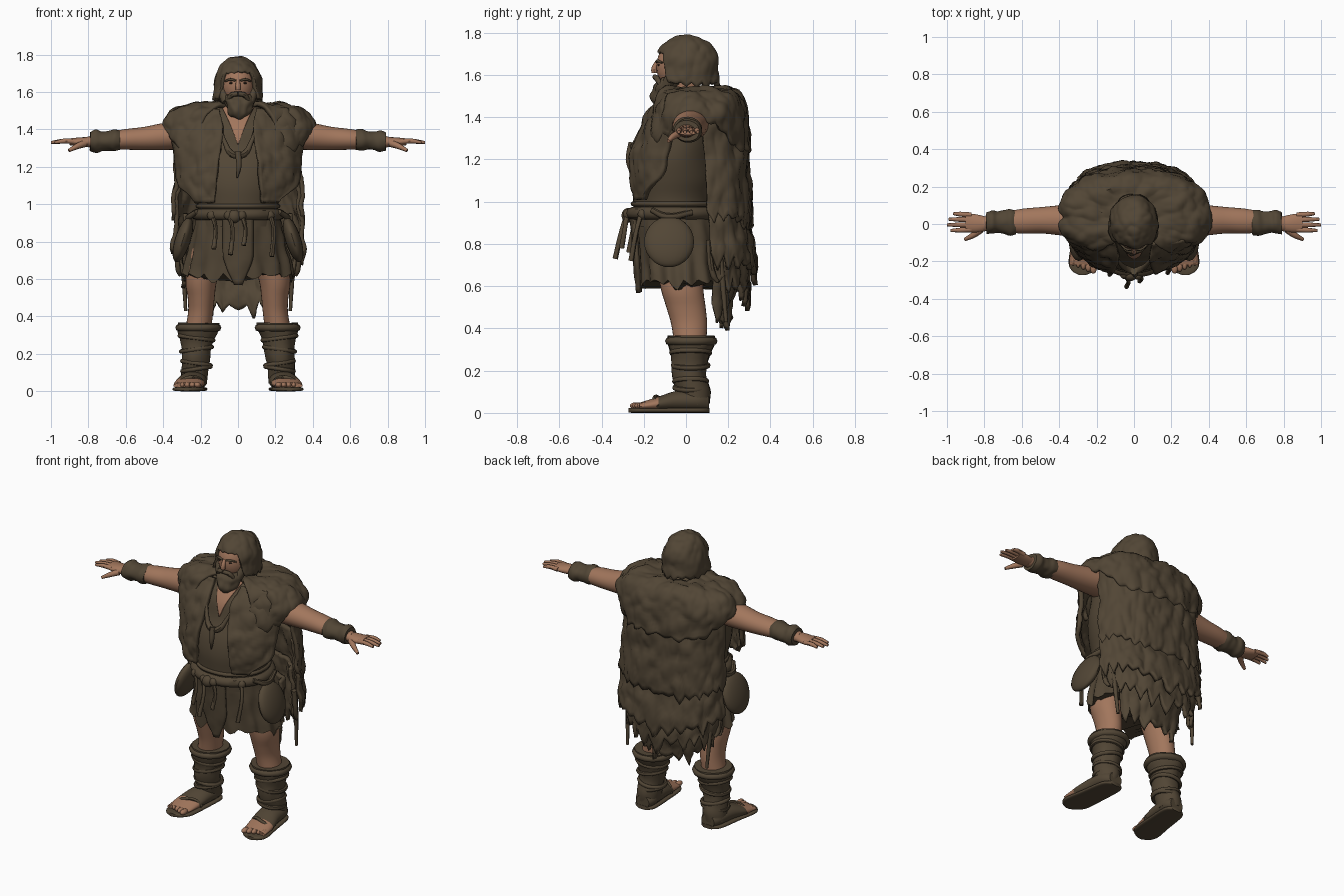
import bpy, bmesh, random
from math import sin, cos, pi, radians, copysign, sqrt
from mathutils import Matrix, Vector, noise

cube = bpy.data.objects.get("Cube")
if cube:
    bpy.data.objects.remove(cube)


def material(name, rgb):
    m = bpy.data.materials.new(name)
    m.use_nodes = True
    m.diffuse_color = (*rgb, 1)
    m.node_tree.nodes["Principled BSDF"].inputs["Base Color"].default_value = (*rgb, 1)
    return m


HIDE = material("brown hide", (.084, .061, .036))
SKIN = material("tan skin", (.36, .182, .108))
DARK = material("dark eye", (.05, .03, .02))


def sample(rows, v):
    """Smooth interpolation through evenly weighted rows."""
    n = len(rows)
    i = min(int(v * (n - 1)), n - 2)
    f = v * (n - 1) - i
    pick = [rows[max(0, min(n - 1, i + k))] for k in (-1, 0, 1, 2)]
    return [.5 * (2*b + (c-a)*f + (2*a - 5*b + 4*c - d)*f*f + (3*b - a - 3*c + d)*f**3)
            for a, b, c, d in zip(*pick)]


def square(c, p):
    return copysign(abs(c) ** p, c)


def smooth(a, b, x):
    x = max(0, min(1, (x - a) / (b - a)))
    return x * x * (3 - 2 * x)


def tooth(u, count, seed):
    """Ragged hem: triangular tufts of uneven length."""
    k = min(int(u * count), count - 1)
    return (1 - abs(2 * (u * count - k) - 1)) * random.Random(seed * 99 + k).uniform(.2, 1)


def finish(name, bm, mats, rule=None, thick=0):
    bmesh.ops.recalc_face_normals(bm, faces=bm.faces)
    for f in bm.faces:
        f.material_index = int(bool(rule and rule(f.calc_center_median())))
    me = bpy.data.meshes.new(name)
    bm.to_mesh(me)
    bm.free()
    for m in mats:
        me.materials.append(m)
    ob = bpy.data.objects.new(name, me)
    bpy.context.collection.objects.link(ob)
    if thick:
        mod = ob.modifiers.new("thickness", "SOLIDIFY")
        mod.thickness, mod.offset = thick, 0


def grid(name, f, nu, nv, mats=(HIDE,), closed=False, s=1, thick=0, rough=0, rule=None):
    bm = bmesh.new()
    cols = nu if closed else nu + 1
    vs = []
    for j in range(nv + 1):
        for i in range(cols):
            x, y, z = f(i / nu, j / nv)
            vs.append(bm.verts.new((x * s, y, z)))
    for j in range(nv):
        for i in range(nu):
            k = (i + 1) % cols
            bm.faces.new([vs[j*cols + i], vs[j*cols + k], vs[(j+1)*cols + k], vs[(j+1)*cols + i]])
    if closed:
        bm.faces.new(vs[:cols])
        bm.faces.new(vs[-cols:])
    bmesh.ops.remove_doubles(bm, verts=bm.verts, dist=.00001)
    if rough:
        bm.normal_update()
        for v, n in [(v, v.normal.copy()) for v in bm.verts]:
            p = Vector((v.co.x * 14, v.co.y * 14, v.co.z * 11))
            v.co += n * rough * (noise.noise(p) + .5 * noise.noise(p * 2.3))
    finish(name, bm, mats, rule, thick)


def loft(name, rows, axis="Z", n=28, steps=4, p=1, **kw):
    """Rows hold position along the axis, two centre offsets and two radii."""
    def f(u, v):
        t, ca, cb, ra, rb = sample(rows, v)
        a = ca + ra * square(cos(2 * pi * u), p)
        b = cb + rb * square(sin(2 * pi * u), p)
        return {"Z": (a, b, t), "X": (t, a, b), "Y": (a, t, b)}[axis]
    grid(name, f, n, steps * (len(rows) - 1), closed=True, **kw)


def tube(name, pts, mat=HIDE, s=1, cyclic=False):
    cu = bpy.data.curves.new(name, "CURVE")
    cu.dimensions, cu.bevel_depth, cu.bevel_resolution = "3D", 1, 2
    cu.resolution_u, cu.use_fill_caps = 5, True
    sp = cu.splines.new("BEZIER")
    sp.bezier_points.add(len(pts) - 1)
    sp.use_cyclic_u = cyclic
    for b, (x, y, z, r) in zip(sp.bezier_points, pts):
        b.co, b.radius = (x * s, y, z), r
        b.handle_left_type = b.handle_right_type = "AUTO"
    path = bpy.data.objects.new(name, cu)
    me = bpy.data.meshes.new_from_object(path)
    bm = bmesh.new()
    bm.from_mesh(me)
    bpy.data.objects.remove(path)
    bpy.data.curves.remove(cu)
    bpy.data.meshes.remove(me)
    finish(name, bm, (mat,))


def hoop(name, cx, cy, z, rx, ry, r, s=1, tilt=0):
    tube(name, [(cx + rx * cos(a), cy + ry * sin(a), z + tilt * cos(a), r)
                for a in [k * pi / 4 for k in range(8)]], s=s, cyclic=True)


def blob(name, pos, size, mat=HIDE, lean=0):
    bm = bmesh.new()
    m = Matrix.Translation(pos) @ Matrix.Rotation(lean, 4, "Y") @ Matrix.Diagonal((*size, 1))
    bmesh.ops.create_uvsphere(bm, u_segments=20, v_segments=14, radius=1, matrix=m)
    finish(name, bm, (mat,))


# Torso with a bare neckline
TORSO = [(.88, 0, -.05, .22, .19), (1, 0, -.06, .215, .19), (1.1, 0, -.05, .245, .205),
         (1.2, 0, -.04, .27, .195), (1.3, 0, -.01, .28, .18), (1.4, 0, .01, .28, .175),
         (1.48, 0, .03, .2, .14), (1.54, 0, .03, .09, .09)]
loft("tunic", TORSO, n=48)
loft("neck", [(1.42, 0, .01, .085, .085), (1.5, 0, 0, .07, .075), (1.6, 0, -.02, .07, .075)], mats=(SKIN,))

def neckline(u, v):
    z, _, cy, rx, ry = sample(TORSO, (4.2 + 2.5 * v) / 7)
    x = (2 * u - 1) * (.002 + .09 * v)
    return x, cy - ry * sqrt(1 - (x / rx) ** 2) - .004, z
grid("bare_chest", neckline, 12, 12, mats=(SKIN,), thick=.006)

# Skirt, belt and hanging pieces
def skirt(u, v):
    a = 2 * pi * u
    z = .97 - v * .34 - .06 * v ** 3 * tooth(u, 17, 1)
    k = 1 + .04 * v * sin(14 * a)
    return (.215 + .08 * v) * k * cos(a), -.045 + .035 * v + (.195 + .005 * v) * k * sin(a), z
grid("skirt", skirt, 119, 12, closed=True, rough=.008)
hoop("belt", 0, -.05, .945, .222, .205, .03)
hoop("waist_tie", 0, -.05, .99, .215, .2, .012)

def apron(u, v):
    w = .075 * (1 - smooth(.55, 1.15, v)) + .005
    return (2 * u - 1) * w, -.258 + .03 * v + .012 * (2 * u - 1) ** 2, .94 - .37 * v
grid("front_flap", apron, 10, 16, thick=.018, rough=.006)
blob("belt_knot", (-.02, -.275, .935), (.035, .03, .035))
for i, (x, low, out) in enumerate([(-.14, .76, -.26), (-.05, .73, -.325), (.02, .78, -.295), (.17, .72, -.25)]):
    y = -.05 - .215 * sqrt(1 - (x / .23) ** 2)
    blob(f"tie_knot_{i}", (x, y - .012, .94), (.025, .022, .025))
    tube(f"belt_tie_{i}", [(x, y - .015, .95, .012), (x + .02, (out + y) / 2 - .01, .87, .011),
                           (x + .01, out - .01, low, .013)])

# Shaggy mantle over the shoulders
MANTLE = [(.1, .08, .11, 1.53), (.24, .13, .17, 1.528), (.34, .165, .22, 1.495), (.395, .185, .245, 1.435),
          (.385, .21, .255, 1.36), (.355, .235, .26, 1.26)]
def mantle(u, v):
    t = (2 * u - 1) * radians(160 - 8 * v)
    w = v * (1 - .34 * abs(sin(t)) ** 5)
    rx, front, back, z = sample(MANTLE, w)
    c = square(cos(t), .85)
    return (rx * square(sin(t), .85), .03 + c * (back if c > 0 else front),
            z - .05 * v ** 5 * tooth(u, 22, 2))
grid("fur_mantle", mantle, 154, 24, thick=.025, rough=.018)

# Cape layers, upper to lower: top, hem, centre sag, profile, tufts
def cape(name, top, hem, sag, rows, spread, count, amp, seed):
    def f(u, v):
        t = (2 * u - 1) * radians(spread)
        rx, cy, ry = sample(rows, v)
        low = hem - sag * cos(t) ** 2
        z = top + (low - top) * v - amp * v ** 4 * tooth(u, count, seed)
        return rx * square(sin(t), .85), cy + ry * square(cos(t), .85), z
    grid(name, f, count * 8, 20, thick=.022, rough=.018)
cape("cape_upper", 1.42, .95, .06, [(.33, .07, .2), (.33, .09, .2), (.345, .1, .205)], 90, 15, .06, 3)
cape("cape_middle", 1.15, .76, .07, [(.31, .09, .17), (.33, .1, .19), (.345, .11, .215)], 89, 13, .1, 4)
cape("cape_lower", .95, .66, .06, [(.28, .1, .16), (.3, .1, .18), (.3, .1, .19)], 85, 11, .14, 5)
cape("cape_fringe", .85, .52, .06, [(.22, .09, .14), (.22, .1, .13), (.19, .1, .1)], 80, 7, .09, 6)

for s, side in ((1, "left"), (-1, "right")):
    # Front vest panels
    def vest(u, v):
        inner, outer, ry = sample([(.1, .26, .1), (.08, .34, .17), (.09, .338, .215), (.105, .33, .245),
                                   (.115, .315, .255), (.125, .22, .245)], v)
        x = inner + (outer - inner) * u
        return x, -.01 - ry * sqrt(max(0, 1 - (x / .35) ** 2)), 1.51 - .5 * v
    grid(side + "_vest_panel", vest, 20, 30, s=s, thick=.025, rough=.018)

    # Hip pouch and cape tails
    blob(side + "_hip_pouch", (s * .295, -.08, .81), (.042, .118, .125), lean=-.3 * s)
    tube(side + "_pouch_strap", [(.22, -.16, .96, .014), (.265, -.09, .93, .016), (.24, .03, .95, .014)], s=s)
    for k, (x, y, low) in enumerate([(.29, .15, .43), (.32, .11, .62)]):
        tube(f"{side}_cape_tail_{k}", [(x, y, .82, .016), (x, y + .02, .65, .014), (x - .01, y + .04, low, .009)], s=s)

    # Arm, bracer and hand
    loft(side + "_arm", [(.24, .02, 1.375, .1, .08), (.4, .02, 1.362, .08, .072), (.5, .02, 1.352, .07, .062),
                         (.6, .015, 1.347, .066, .055), (.7, .01, 1.34, .052, .045), (.81, 0, 1.333, .038, .027)],
         "X", s=s, mats=(SKIN,))
    loft(side + "_bracer", [(.63, .01, 1.343, .062, .053), (.66, .01, 1.343, .068, .058), (.69, .01, 1.34, .06, .052),
                            (.73, .01, 1.338, .058, .05), (.76, .01, 1.338, .066, .058), (.79, .005, 1.336, .06, .05)],
         "X", s=s, rough=.008)
    loft(side + "_palm", [(.78, 0, 1.333, .036, .026), (.84, .003, 1.333, .048, .025), (.9, .008, 1.334, .05, .018)],
         "X", s=s, mats=(SKIN,))
    for k, tip in enumerate([.965, .99, 1, .98]):
        y = -.03 + .026 * (3 - k)
        tube(f"{side}_finger_{k}", [(.87, y, 1.335, .014), (.93, y * 1.1, 1.338, .013), (tip, y * 1.15, 1.33, .008)], SKIN, s)
    tube(side + "_thumb", [(.82, -.03, 1.325, .02), (.86, -.06, 1.31, .016), (.905, -.083, 1.287, .009)], SKIN, s)

    # Leg and wrapped boot
    loft(side + "_leg", [(.32, .215, .02, .07, .075), (.42, .2, .015, .067, .085), (.5, .197, 0, .072, .093),
                         (.6, .195, -.02, .085, .102), (.78, .15, -.03, .1, .12)], s=s, mats=(SKIN,))
    loft(side + "_boot_shaft", [(.04, .235, .04, .07, .07), (.1, .23, .035, .072, .077), (.18, .225, .015, .076, .081),
                                (.26, .22, .02, .085, .089), (.32, .215, .025, .105, .108), (.365, .21, .025, .11, .112)],
         s=s, rough=.006)
    hoop(side + "_boot_cuff", .212, .025, .34, .103, .104, .02, s)
    for k, (z, r) in enumerate([(.285, .09), (.225, .082), (.15, .076), (.12, .075)]):
        hoop(f"{side}_boot_wrap_{k}", .222, .022, z, r, r, .012, s, .012 * (-1) ** k)

    # Foot, sole and toes
    loft(side + "_foot", [(.11, .23, .045, .045, .04), (.06, .235, .055, .07, .05), (-.04, .245, .055, .075, .05),
                          (-.13, .26, .042, .08, .035), (-.22, .27, .03, .075, .018)], "Y", s=s, mats=(HIDE, SKIN),
         rule=lambda c: c.y < -.13 and c.z > .02)
    loft(side + "_sole", [(.112, .23, .012, .035, .012), (.07, .235, .012, .07, .012), (-.08, .25, .012, .08, .012),
                          (-.2, .265, .012, .085, .012), (-.25, .272, .012, .06, .012), (-.272, .275, .012, .02, .01)],
         "Y", p=.6, s=s)
    for k in range(5):
        blob(f"{side}_toe_{k}", (s * (.217 + .027 * k), -.236 + .011 * k, .034),
             (.018 - .0015 * k, .03, .016), SKIN)
    tube(side + "_sandal_strap", [(.18, -.11, .03, .01), (.21, -.13, .07, .01), (.29, -.15, .065, .01),
                                  (.335, -.13, .03, .01)], s=s)

# Claw necklace
tube("necklace", [(-.11, -.16, 1.44, .008), (-.07, -.215, 1.33, .012), (-.035, -.24, 1.27, .018), (.0, -.25, 1.26, .018),
                  (.035, -.24, 1.27, .018), (.07, -.215, 1.33, .012), (.11, -.16, 1.44, .008)])
tube("pendant", [(0, -.255, 1.28, .018), (.005, -.272, 1.2, .014), (-.005, -.265, 1.14, .004)])

# Head and face
blob("head", (0, -.035, 1.64), (.09, .106, .12), SKIN)
tube("nose", [(0, -.135, 1.665, .01), (0, -.15, 1.63, .014), (0, -.15, 1.61, .014)], SKIN)
for s, side in ((1, "left"), (-1, "right")):
    blob(side + "_eye", (s * .036, -.129, 1.648), (.013, .006, .005), DARK)
    tube(side + "_eyebrow", [(.012, -.138, 1.661, .006), (.04, -.134, 1.667, .007), (.068, -.113, 1.658, .005)], s=s)
    tube(side + "_moustache", [(0, -.148, 1.592, .012), (.035, -.138, 1.583, .014), (.06, -.118, 1.55, .01)], s=s)
    tube(side + "_sideburn", [(.085, -.055, 1.66, .016), (.082, -.07, 1.6, .024), (.06, -.09, 1.55, .03)], s=s)
loft("beard", [(1.455, 0, -.118, .012, .012), (1.475, 0, -.115, .04, .034), (1.51, 0, -.1, .068, .056),
               (1.55, 0, -.085, .08, .066), (1.585, 0, -.07, .078, .064)], n=40, steps=5, rough=.022)

def hair(u, v):
    t = (2 * u - 1) * pi
    face = smooth(radians(122), radians(146), abs(t))
    low = 1.565 + .14 * face
    z = 1.776 - (1.776 - low) * v ** 2 - .03 * v ** 5 * tooth(u, 18, 7) * (1 - .6 * face)
    r = sqrt(max(0, 1 - (max(0, z - 1.64) / .136) ** 2)) + .03 * smooth(1.64, 1.56, z)
    return .117 * r * sin(t), .003 + .137 * r * cos(t), z
grid("hair", hair, 144, 24, thick=.025, rough=.013)

# Smooth shading with crisp edges
bpy.ops.object.select_all(action="DESELECT")
for ob in bpy.context.collection.objects:
    if ob.type == "MESH":
        ob.select_set(True)
        bpy.context.view_layer.objects.active = ob
bpy.ops.object.shade_smooth_by_angle(angle=radians(45))
